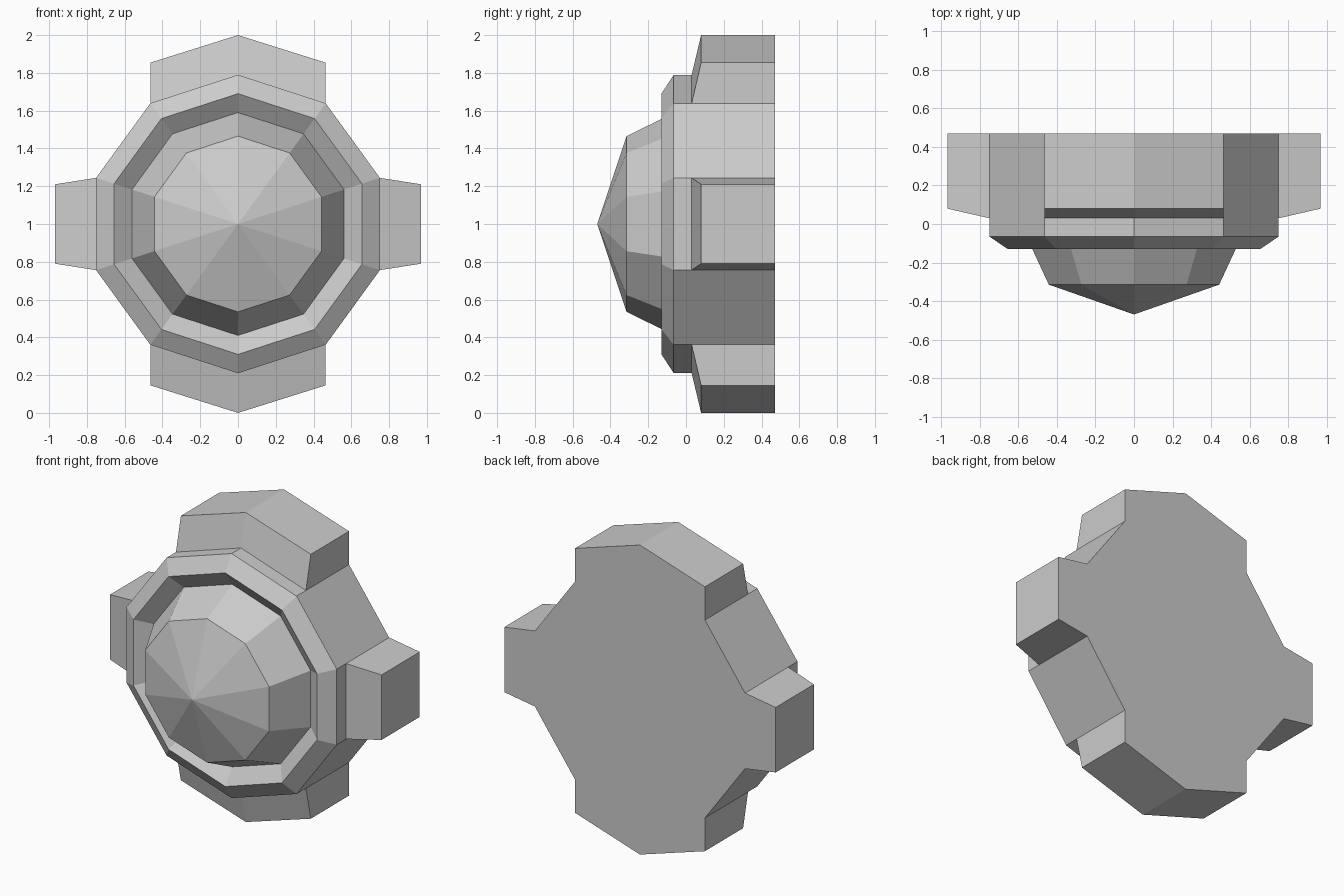
import bpy, bmesh, math

if "Cube" in bpy.data.objects:
    bpy.data.objects.remove(bpy.data.objects["Cube"], do_unlink=True)

# Single grey finish
grey = bpy.data.materials.new("light grey")
grey.use_nodes = True
colour = (0.6, 0.6, 0.6, 1)
grey.diffuse_color = colour
grey.node_tree.nodes["Principled BSDF"].inputs["Base Color"].default_value = colour

SIDES, RADIUS, BACK, MID = 10, 0.79, 0.47, 1.0


def finish(name, bm):
    bmesh.ops.recalc_face_normals(bm, faces=bm.faces)
    mesh = bpy.data.meshes.new(name)
    bm.to_mesh(mesh)
    bm.free()
    mesh.materials.append(grey)
    obj = bpy.data.objects.new(name, mesh)
    bpy.context.collection.objects.link(obj)
    return obj


def rim(radius, step):
    a = math.tau * step / SIDES
    return radius * math.sin(a), radius * math.cos(a)


# Ten-sided body: wall, bevelled rim, groove, dome and pointed cap
def body():
    bm = bmesh.new()
    profile = [(RADIUS, BACK), (RADIUS, -0.065), (0.69, -0.13),
               (0.59, -0.06), (0.465, -0.315)]
    rings = []
    for r, y in profile:
        ring = []
        for i in range(SIDES):
            x, z = rim(r, i)
            ring.append(bm.verts.new((x, y, z + MID)))
        rings.append(ring)
    tip = bm.verts.new((0, -0.47, MID))
    bm.faces.new(rings[0])
    for i in range(SIDES):
        j = (i + 1) % SIDES
        for a, b in zip(rings, rings[1:]):
            bm.faces.new((a[i], a[j], b[j], b[i]))
        bm.faces.new((rings[-1][i], rings[-1][j], tip))
    return finish("domed_body", bm)


# Lug standing on the body wall, open where it meets the wall
def lug(name, inner, outer):
    bm = bmesh.new()
    rows = []
    for (xi, zi), (xo, zo) in zip(inner, outer):
        section = [(xi, 0.03, zi), (xo, 0.08, zo),
                   (xo, BACK, zo), (xi, BACK, zi)]
        rows.append([bm.verts.new((x, y, z + MID)) for x, y, z in section])
    for a, b in zip(rows, rows[1:]):
        for k in range(3):
            bm.faces.new((a[k], a[k + 1], b[k + 1], b[k]))
    bm.faces.new(rows[0])
    bm.faces.new(rows[-1])
    return finish(name, bm)


body()

for s, label in ((1, "top"), (-1, "bottom")):
    inner = [(x, s * z) for x, z in (rim(RADIUS, k) for k in (-1, 0, 1))]
    lug(label + "_lug", inner, [(x, z + s * 0.215 if x else s) if abs(x) > 0.01
                                else (0, s) for x, z in inner])

for s, label in ((1, "left"), (-1, "right")):
    inner = [(s * x, z) for x, z in (rim(RADIUS, k) for k in (2, 3))]
    lug(label + "_lug", inner, [(s * 0.97, math.copysign(0.21, z)) for x, z in inner])
